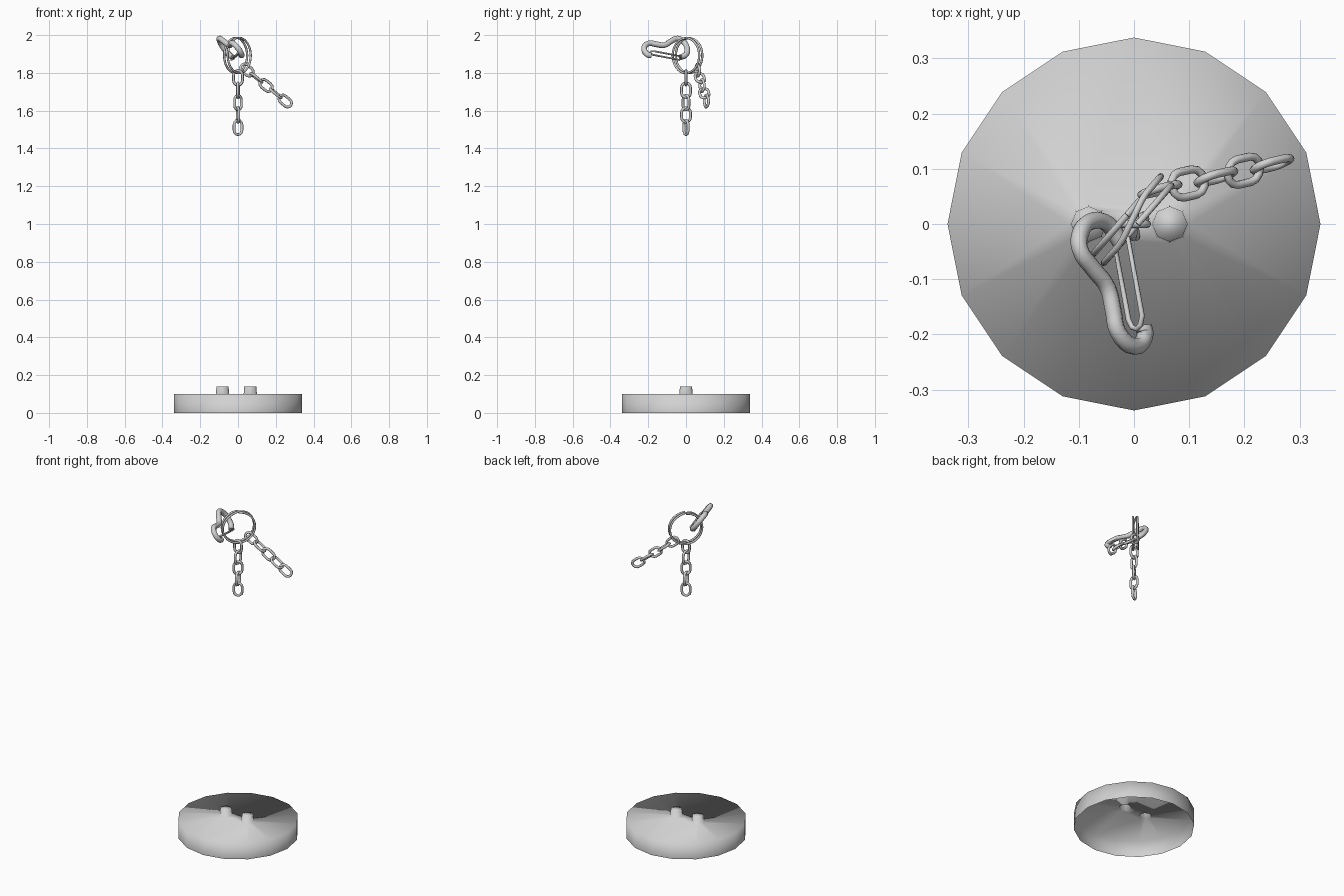
import bpy, bmesh, math
from mathutils import Vector

if "Cube" in bpy.data.objects:
    bpy.data.objects.remove(bpy.data.objects["Cube"])

metal = bpy.data.materials.new("light grey metal")
metal.diffuse_color = (0.64, 0.64, 0.64, 1)
metal.use_nodes = True
metal.node_tree.nodes["Principled BSDF"].inputs["Base Color"].default_value = metal.diffuse_color


def finish(obj):
    obj.data.materials.append(metal)
    for poly in obj.data.polygons:
        poly.use_smooth = True


def tube(name, points, radius, closed=False, rounded=False):
    """Eight-sided rod swept along a path, turned into a mesh."""
    curve = bpy.data.curves.new(name, 'CURVE')
    curve.dimensions = '3D'
    curve.bevel_depth = radius
    curve.bevel_resolution = 2
    curve.use_fill_caps = not closed
    if rounded:
        curve.resolution_u = 4
        spline = curve.splines.new('BEZIER')
        spline.bezier_points.add(len(points) - 1)
        for bp, co in zip(spline.bezier_points, points):
            bp.co = co
            bp.handle_left_type = bp.handle_right_type = 'AUTO'
    else:
        spline = curve.splines.new('POLY')
        spline.points.add(len(points) - 1)
        for p, co in zip(spline.points, points):
            p.co = (*co, 1)
    spline.use_cyclic_u = closed
    obj = bpy.data.objects.new(name, curve)
    bpy.context.collection.objects.link(obj)
    bpy.ops.object.select_all(action='DESELECT')
    obj.select_set(True)
    bpy.context.view_layer.objects.active = obj
    bpy.ops.object.convert(target='MESH')
    finish(bpy.context.object)


def chain_link(name, centre, along, across):
    """Stadium-shaped link lying in the plane of along and across."""
    along = along.normalized()
    across = (across - along * across.dot(along)).normalized()
    pts = []
    for side in (1, -1):
        for i in range(7):
            a = math.pi * i / 6
            pts.append(centre + across * (side * 0.0235 * math.cos(a))
                       + along * (side * (0.015 + 0.0235 * math.sin(a))))
    tube(name, pts, 0.0075, closed=True)


# Base: open-bottomed round cap with two hollow pegs on top
bm = bmesh.new()


def circle(x, z, r, n):
    return [bm.verts.new((x + r * math.cos(2 * math.pi * i / n),
                          r * math.sin(2 * math.pi * i / n), z)) for i in range(n)]


def bridge(low, high):
    n = len(low)
    for i in range(n):
        j = (i + 1) % n
        bm.faces.new((low[i], low[j], high[j], high[i]))


rim = circle(0, 0.1, 0.338, 16)
bridge(circle(0, 0, 0.338, 16), rim)
loops = [rim]
for px in (-0.082, 0.065):
    foot, top = circle(px, 0.1, 0.035, 8), circle(px, 0.14, 0.032, 8)
    bridge(foot, top)
    bm.faces.new(top)
    loops.append(foot)
edges = [bm.edges.get((lp[i - 1], lp[i])) for lp in loops for i in range(len(lp))]
bmesh.ops.triangle_fill(bm, use_beauty=True, use_dissolve=False, edges=edges,
                        normal=(0, 0, 1))
bmesh.ops.recalc_face_normals(bm, faces=bm.faces)
bm.normal_update()
if max(bm.faces, key=lambda f: f.calc_center_median().z).normal.z < 0:
    bmesh.ops.reverse_faces(bm, faces=bm.faces)
mesh = bpy.data.meshes.new("base")
bm.to_mesh(mesh)
bm.free()
base = bpy.data.objects.new("base", mesh)
bpy.context.collection.objects.link(base)
finish(base)

# Split ring: two turns of wire with a short step between them
ring_dir = Vector((0.656, 0.754, 0))
ring_axis = Vector((0.754, -0.656, 0))
ring_mid = Vector((-0.003, 0.008, 1.892))
pts = []
for i in range(65):
    turn = i / 32
    step = min(max((turn - 0.92) / 0.16, 0), 1)
    a = 2 * math.pi * turn + math.pi / 2
    pts.append(ring_mid + ring_axis * (0.0125 * (2 * step - 1))
               + ring_dir * (0.093 * math.cos(a)) + Vector((0, 0, 0.093 * math.sin(a))))
tube("split_ring", pts, 0.006)

# Hanging chain
for i, turn in enumerate((0, 85, 42, 100, 28)):
    a = math.radians(turn)
    chain_link(f"hanging_link_{i + 1}", Vector((0, 0, 1.774 - 0.0657 * i)),
               Vector((0, 0, 1)), Vector((math.cos(a), math.sin(a), 0)))

# Swinging chain
start, end = Vector((0.047, 0.062, 1.815)), Vector((0.25, 0.108, 1.651))
along = end - start
flat = Vector((0.62, 0, 0.77))
side = Vector((-0.2, 1, 0))
for i, turn in enumerate((15, 90, 20, 75, 20)):
    a = math.radians(turn)
    chain_link(f"swinging_link_{i + 1}", start.lerp(end, i / 4), along,
               flat * math.cos(a) + side * math.sin(a))


# Snap hook: pear-shaped bent rod in a tilted plane
def tilted(y, z):
    return Vector((-0.098 - 0.33 * (y + 0.045) - 0.768 * (z - 1.982), y, z))


hook = [(-0.03, 1.882), (0, 1.897), (0.004, 1.937), (-0.015, 1.967), (-0.045, 1.982),
        (-0.08, 1.967), (-0.115, 1.947), (-0.16, 1.952), (-0.195, 1.957),
        (-0.222, 1.93), (-0.2, 1.895), (-0.185, 1.893)]
tube("snap_hook", [tilted(y, z) for y, z in hook], 0.0155, rounded=True)

# Spring gate: narrow wire loop closing the hook
normal = Vector((1, 0.33, 0.768)).normalized()
gate = [(-0.03, 1.878, 1), (-0.17, 1.905, 1), (-0.185, 1.909, 0.6),
        (-0.19, 1.91, 0), (-0.185, 1.909, -0.6), (-0.17, 1.905, -1), (-0.03, 1.878, -1)]
tube("spring_gate", [tilted(y, z) + normal * (0.016 * s) for y, z, s in gate],
     0.005, closed=True)
